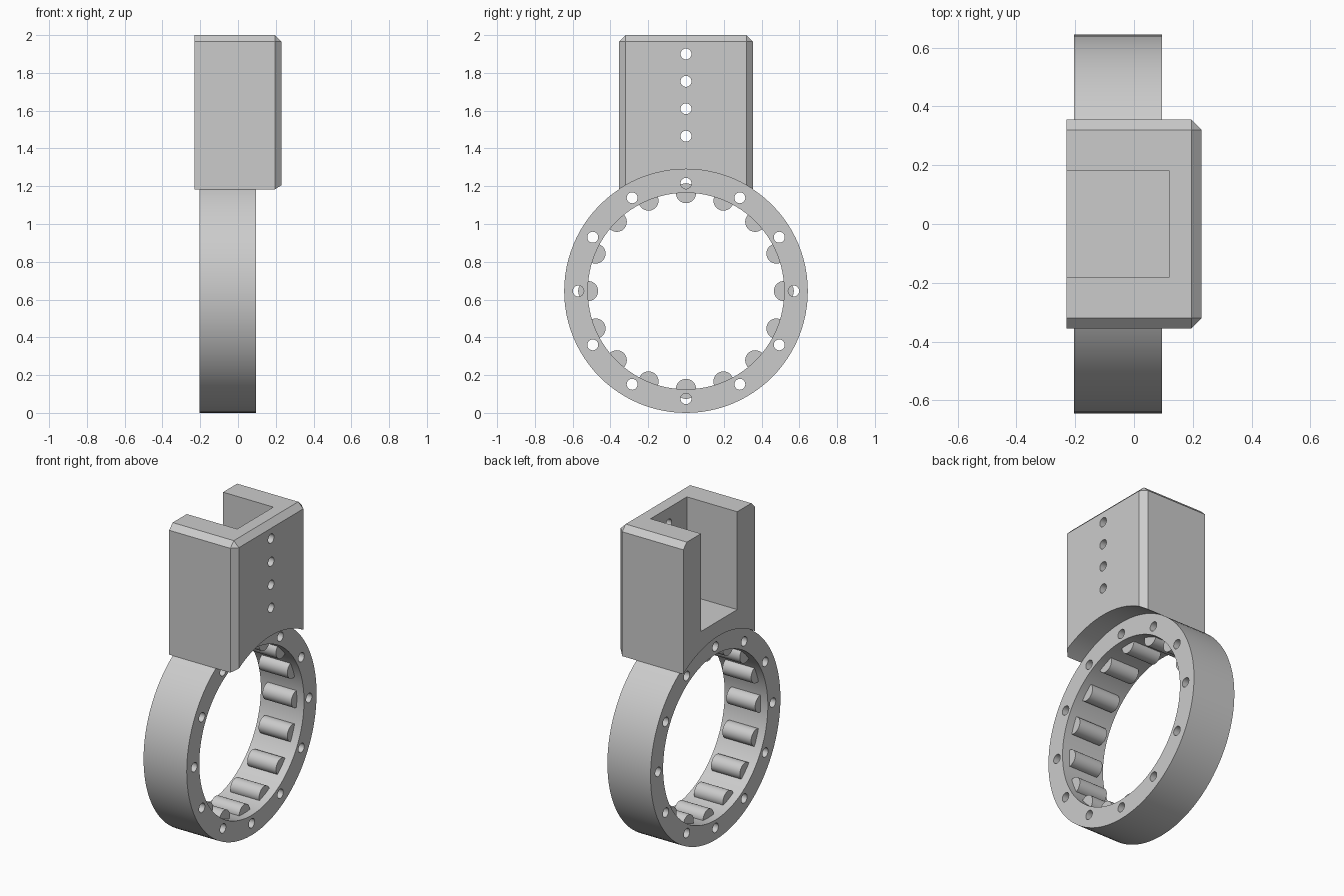
import bpy, bmesh
from math import sin, cos, pi, radians
from mathutils import Matrix, Vector

old = bpy.data.objects.get("Cube")
if old:
    bpy.data.objects.remove(old, do_unlink=True)

GREY = (0.6, 0.6, 0.6, 1)
grey = bpy.data.materials.new("plain_grey")
grey.use_nodes = True
grey.diffuse_color = GREY
grey.node_tree.nodes["Principled BSDF"].inputs["Base Color"].default_value = GREY

CENTRE, OUTER, BORE = 0.645, 0.645, 0.52
RING_X0, RING_X1 = -0.205, 0.095
HOLE = 0.029


def make(name, bm):
    mesh = bpy.data.meshes.new(name)
    bm.to_mesh(mesh)
    bm.free()
    mesh.materials.append(grey)
    obj = bpy.data.objects.new(name, mesh)
    bpy.context.collection.objects.link(obj)
    return obj


def rod(bm, x0, x1, y, z, radius, sides):
    """Cylinder lying along x."""
    place = Matrix.Translation(((x0 + x1) / 2, y, z)) @ Matrix.Rotation(pi / 2, 4, 'Y')
    bmesh.ops.create_cone(bm, cap_ends=True, segments=sides, radius1=radius,
                          radius2=radius, depth=x1 - x0, matrix=place)


def block(bm, low, high):
    low, high = Vector(low), Vector(high)
    place = Matrix.Translation((low + high) / 2) @ Matrix.Diagonal((*(high - low), 1))
    bmesh.ops.create_cube(bm, size=1, matrix=place)


def around(count, radius):
    """Evenly spaced y, z positions around the ring axis."""
    for i in range(count):
        a = 2 * pi * i / count
        yield radius * cos(a), CENTRE + radius * sin(a)


def cut(obj, cutter_bm):
    cutter = make("cutter", cutter_bm)
    cutter.hide_render = True
    mod = obj.modifiers.new("cut", 'BOOLEAN')
    mod.operation, mod.solver, mod.object = 'DIFFERENCE', 'EXACT', cutter
    activate(obj)
    bpy.ops.object.modifier_apply(modifier=mod.name)
    bpy.data.objects.remove(cutter, do_unlink=True)


def activate(obj):
    bpy.ops.object.select_all(action='DESELECT')
    obj.select_set(True)
    bpy.context.view_layer.objects.active = obj


def smooth(obj):
    activate(obj)
    bpy.ops.object.shade_smooth_by_angle(angle=radians(30))


# Ring with its bore and twelve through holes
bm = bmesh.new()
rod(bm, RING_X0, RING_X1, 0, CENTRE, OUTER, 96)
ring = make("bearing_ring", bm)
bm = bmesh.new()
rod(bm, -1, 1, 0, CENTRE, BORE, 96)
for y, z in around(12, 0.57):
    rod(bm, -1, 1, y, z, HOLE, 24)
cut(ring, bm)
smooth(ring)

# Rollers half sunk in the bore
bm = bmesh.new()
for y, z in around(16, 0.518):
    rod(bm, RING_X0 + 0.05, RING_X1 - 0.05, y, z, 0.053, 32)
smooth(make("rollers", bm))

# Housing block, chamfered on the top and the outer side
bm = bmesh.new()
block(bm, (-0.23, -0.355, 0.9), (0.23, 0.355, 2))


def chamfered(edge):
    mid = (edge.verts[0].co + edge.verts[1].co) / 2
    on_top, on_outer, on_side = mid.z > 1.9, mid.x > 0.2, abs(mid.y) > 0.3
    return on_top + on_outer + on_side == 2


bmesh.ops.bevel(bm, geom=[e for e in bm.edges if chamfered(e)], offset=0.035,
                segments=1, affect='EDGES', clamp_overlap=True)
housing = make("housing", bm)

# Saddle under the housing that fits the ring
bm = bmesh.new()
rod(bm, -1, 1, 0, CENTRE, OUTER, 96)
cut(housing, bm)

# Pocket open to the top and the inner side
bm = bmesh.new()
block(bm, (-0.5, -0.18, 1.385), (0.12, 0.18, 2.5))
cut(housing, bm)

# Column of four holes through the wall
bm = bmesh.new()
for i in range(4):
    rod(bm, 0.05, 0.5, 0, 1.465 + 0.145 * i, HOLE, 24)
cut(housing, bm)
smooth(housing)
